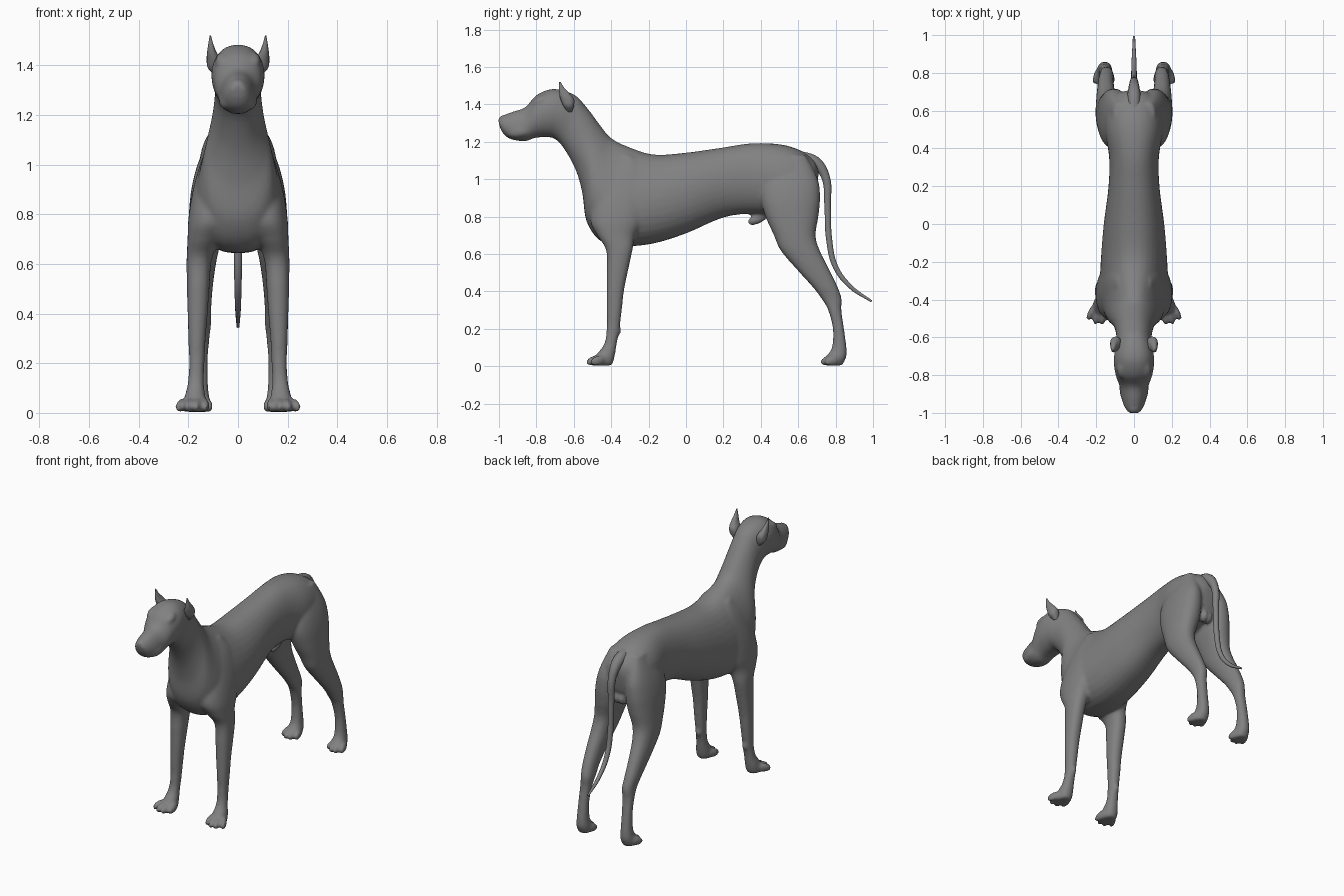
import bpy, bmesh, math
from mathutils import Matrix, Vector

N = 32   # points per cross-section
grey = bpy.data.materials.new("dark_grey")
grey.diffuse_color = (0.22, 0.22, 0.22, 1)


def smooth_sections(secs, steps=6):
    """Catmull-Rom interpolation of section parameters."""
    out = []
    for i in range(len(secs) - 1):
        p = [secs[max(0, min(len(secs) - 1, i + d))] for d in (-1, 0, 1, 2)]
        for s in range(steps):
            t = s / steps
            out.append([0.5 * (2 * b + (c - a) * t + (2 * a - 5 * b + 4 * c - d) * t * t
                               + (3 * b - a - 3 * c + d) * t ** 3) for a, b, c, d in zip(*p)])
    return out + [secs[-1]]


def rounded(v):
    return math.copysign(abs(v) ** 0.88, v)


def skin(bm, rings):
    loops = [[bm.verts.new(p) for p in r] for r in rings]
    for a, b in zip(loops, loops[1:]):
        for i in range(N):
            j = (i + 1) % N
            bm.faces.new((a[i], a[j], b[j], b[i]))
    bm.faces.new(loops[0])
    bm.faces.new(loops[-1])


def spine_loft(bm, secs):
    """Sections: top y,z, bottom y,z, half width, narrowing towards the top."""
    rings = []
    for yt, zt, yb, zb, w, k in smooth_sections(secs):
        ring = []
        for i in range(N):
            c, s = math.cos(i * math.tau / N), math.sin(i * math.tau / N)
            f = (1 + s) / 2
            ring.append((w * rounded(c) * (1 - k * s), yb + (yt - yb) * f, zb + (zt - zb) * f))
        rings.append(ring)
    skin(bm, rings)


def pillar_loft(bm, secs):
    """Sections: z, y min, y max, x min, x max; built on both sides."""
    for side in (1, -1):
        rings = []
        for z, y1, y2, x1, x2 in smooth_sections(secs):
            rings.append([(side * ((x1 + x2) / 2 + (x2 - x1) / 2 * rounded(math.cos(i * math.tau / N))),
                           (y1 + y2) / 2 + (y2 - y1) / 2 * rounded(math.sin(i * math.tau / N)), z)
                          for i in range(N)])
        skin(bm, rings)


def blob(bm, loc, size, tilt=0, turn=0, mirror=True):
    for side in ((1, -1) if mirror else (1,)):
        m = (Matrix.Translation((loc[0] * side, loc[1], loc[2])) @ Matrix.Rotation(turn * side, 4, 'Z')
             @ Matrix.Rotation(tilt, 4, 'X') @ Matrix.Diagonal((*size, 1)))
        bmesh.ops.create_uvsphere(bm, u_segments=16, v_segments=10, radius=1, matrix=m)


def finish(bm, name):
    bmesh.ops.recalc_face_normals(bm, faces=bm.faces)
    for f in bm.faces:
        f.smooth = True
    me = bpy.data.meshes.new(name)
    bm.to_mesh(me)
    bm.free()
    me.materials.append(grey)
    ob = bpy.data.objects.new(name, me)
    bpy.context.collection.objects.link(ob)
    return ob


bm = bmesh.new()

# Torso, neck and head from rump to nose
spine_loft(bm, [
    (0.71, 1.04, 0.70, 0.95, 0.04, 0), (0.685, 1.10, 0.68, 0.88, 0.10, 0),
    (0.61, 1.155, 0.61, 0.82, 0.145, 0), (0.50, 1.187, 0.50, 0.80, 0.155, 0),
    (0.35, 1.192, 0.36, 0.815, 0.132, 0), (0.20, 1.17, 0.20, 0.795, 0.135, 0),
    (0.0, 1.142, 0.0, 0.71, 0.16, 0.05), (-0.17, 1.132, -0.17, 0.657, 0.173, 0.12),
    (-0.30, 1.17, -0.32, 0.642, 0.175, 0.25), (-0.40, 1.22, -0.45, 0.665, 0.162, 0.3),
    (-0.46, 1.29, -0.53, 0.77, 0.138, 0.22), (-0.50, 1.345, -0.555, 0.93, 0.112, 0.12),
    (-0.54, 1.395, -0.59, 1.05, 0.098, 0.03), (-0.58, 1.44, -0.65, 1.16, 0.093, 0),
    (-0.64, 1.47, -0.70, 1.215, 0.102, -0.03), (-0.72, 1.482, -0.75, 1.225, 0.107, -0.03),
    (-0.80, 1.449, -0.81, 1.22, 0.096, 0), (-0.86, 1.385, -0.86, 1.203, 0.076, 0.1),
    (-0.93, 1.36, -0.93, 1.212, 0.063, 0.15), (-0.98, 1.34, -0.968, 1.233, 0.048, 0.1),
    (-1.006, 1.32, -0.992, 1.268, 0.027, 0)])

# Brows, upper lips and nose
blob(bm, (0.06, -0.775, 1.42), (0.032, 0.05, 0.026), tilt=0.5)
blob(bm, (0.05, -0.90, 1.255), (0.024, 0.065, 0.034), tilt=0.1, turn=-0.25)
blob(bm, (0, -0.98, 1.322), (0.03, 0.022, 0.02), mirror=False)

# Front legs with shoulders
pillar_loft(bm, [
    (1.13, -0.35, -0.29, 0.06, 0.09), (1.03, -0.44, -0.20, 0.04, 0.142),
    (0.90, -0.49, -0.19, 0.02, 0.181), (0.78, -0.512, -0.22, 0.02, 0.20),
    (0.70, -0.475, -0.27, 0.07, 0.203), (0.62, -0.427, -0.286, 0.105, 0.207),
    (0.50, -0.424, -0.312, 0.115, 0.206), (0.40, -0.424, -0.332, 0.122, 0.203),
    (0.30, -0.424, -0.343, 0.13, 0.20), (0.20, -0.424, -0.356, 0.135, 0.197),
    (0.12, -0.437, -0.37, 0.137, 0.202), (0.06, -0.48, -0.38, 0.131, 0.216),
    (0.02, -0.50, -0.39, 0.131, 0.218), (0.004, -0.49, -0.40, 0.14, 0.21)])
blob(bm, (0.165, -0.362, 0.19), (0.016, 0.018, 0.025))

# Hind legs with thighs
pillar_loft(bm, [
    (1.13, 0.50, 0.64, 0.05, 0.11), (1.0, 0.42, 0.705, 0.03, 0.163),
    (0.90, 0.40, 0.717, 0.025, 0.188), (0.80, 0.425, 0.708, 0.035, 0.198),
    (0.70, 0.47, 0.693, 0.065, 0.203), (0.62, 0.505, 0.715, 0.085, 0.203),
    (0.52, 0.59, 0.765, 0.10, 0.198), (0.42, 0.68, 0.813, 0.108, 0.19),
    (0.36, 0.725, 0.832, 0.108, 0.183), (0.30, 0.76, 0.831, 0.115, 0.183),
    (0.20, 0.785, 0.845, 0.122, 0.185), (0.10, 0.78, 0.858, 0.12, 0.19),
    (0.05, 0.75, 0.857, 0.114, 0.198), (0.004, 0.75, 0.835, 0.118, 0.195)])

# Toes
for i in range(4):
    a = i - 1.5
    out = 0.02 * abs(a)
    blob(bm, (0.18 + a * 0.032, -0.50 + out, 0.03), (0.017, 0.048, 0.027), 0.25, a * 0.15 + 0.2)
    blob(bm, (0.16 + a * 0.027, 0.75 + out, 0.03), (0.016, 0.045, 0.027), 0.25, a * 0.15)

# Underside anatomy
blob(bm, (0, 0.385, 0.79), (0.024, 0.062, 0.028), tilt=0.45, mirror=False)
blob(bm, (0.016, 0.66, 0.85), (0.026, 0.035, 0.042))

# Fuse everything into one smooth skin
body = finish(bm, "body")
mod = body.modifiers.new("fuse", 'REMESH')
mod.mode = 'VOXEL'
mod.voxel_size = 0.009
mod.use_smooth_shade = True
mod = body.modifiers.new("soften", 'SMOOTH')
mod.factor = 0.5
mod.iterations = 9

# Pointed ears
bm = bmesh.new()
pillar_loft(bm, [
    (1.36, -0.635, -0.61, 0.07, 0.095), (1.39, -0.655, -0.60, 0.065, 0.122),
    (1.425, -0.67, -0.598, 0.072, 0.126), (1.455, -0.677, -0.62, 0.088, 0.124),
    (1.49, -0.679, -0.652, 0.101, 0.119), (1.52, -0.678, -0.67, 0.109, 0.114)])
finish(bm, "ears")

# Tail
curve = bpy.data.curves.new("tail", 'CURVE')
curve.dimensions = '3D'
curve.bevel_depth = 1.0
curve.bevel_resolution = 3
curve.use_fill_caps = True
curve.resolution_u = 6
curve.materials.append(grey)
path = [(0.60, 1.12, 0.035), (0.69, 1.09, 0.034), (0.745, 1.015, 0.024), (0.757, 0.86, 0.018),
        (0.765, 0.68, 0.017), (0.80, 0.53, 0.015), (0.88, 0.425, 0.012), (0.992, 0.347, 0.006)]
spline = curve.splines.new('BEZIER')
spline.bezier_points.add(len(path) - 1)
for pt, (y, z, r) in zip(spline.bezier_points, path):
    pt.co = Vector((0, y, z))
    pt.radius = r
    pt.handle_left_type = pt.handle_right_type = 'AUTO'
spline.use_smooth = True
bpy.context.collection.objects.link(bpy.data.objects.new("tail", curve))
